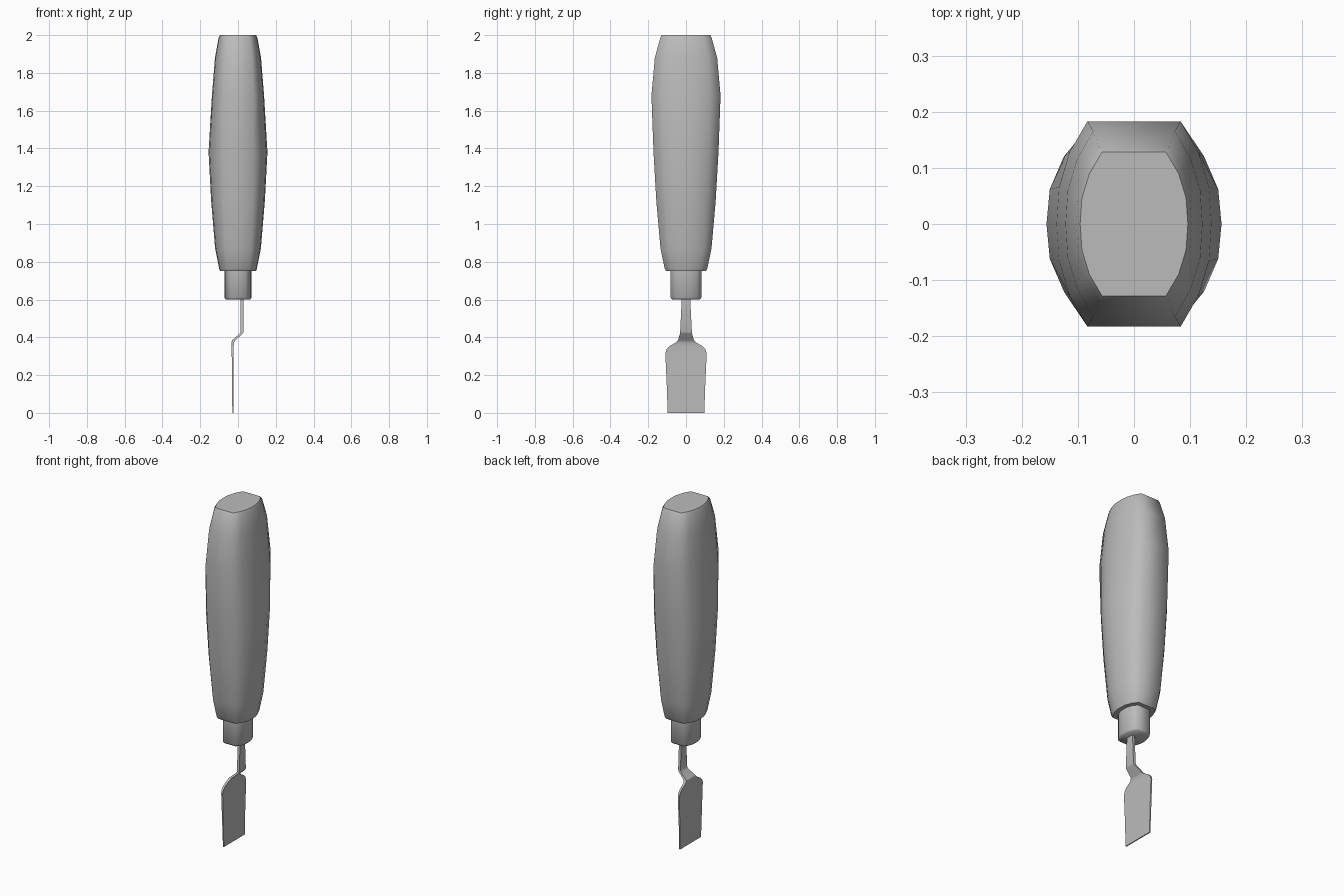
import bpy
import bmesh
import math

cube = bpy.data.objects.get("Cube")
if cube:
    bpy.data.objects.remove(cube, do_unlink=True)

grey = bpy.data.materials.new("plain grey")
grey.use_nodes = True
colour = (0.5, 0.5, 0.5, 1)
grey.diffuse_color = colour
grey.node_tree.nodes["Principled BSDF"].inputs["Base Color"].default_value = colour


def loft(name, rings, angle):
    """Skin a stack of closed rings from bottom to top and cap both ends."""
    bm = bmesh.new()
    loops = [[bm.verts.new(p) for p in ring] for ring in rings]
    n = len(loops[0])
    for low, high in zip(loops, loops[1:]):
        for i in range(n):
            j = (i + 1) % n
            bm.faces.new((low[i], low[j], high[j], high[i]))
    bm.faces.new(loops[0][::-1])
    bm.faces.new(loops[-1])
    bmesh.ops.recalc_face_normals(bm, faces=bm.faces[:])
    mesh = bpy.data.meshes.new(name)
    bm.to_mesh(mesh)
    bm.free()
    mesh.materials.append(grey)
    obj = bpy.data.objects.new(name, mesh)
    bpy.context.collection.objects.link(obj)
    bpy.ops.object.select_all(action='DESELECT')
    obj.select_set(True)
    bpy.context.view_layer.objects.active = obj
    bpy.ops.object.shade_smooth_by_angle(angle=math.radians(angle))
    return obj


def barrel(z, side, corner, depth):
    """Ring with flat front and back and bulging sides."""
    bulge = side - corner
    right = [(corner, -depth), (corner + bulge * 0.58, -depth * 0.7),
             (corner + bulge * 0.92, -depth * 0.36), (side, 0)]
    right += [(x, -y) for x, y in right[-2::-1]]
    left = [(-x, -y) for x, y in right]
    return [(x, y, z) for x, y in right + left]


def strip(z, x, thick, half):
    """Flat rectangular ring for the metal blade."""
    t = thick / 2
    return [(x - t, -half, z), (x + t, -half, z), (x + t, half, z), (x - t, half, z)]


# Handle: height, side half-width, corner half-width, half-depth
handle = [(0.75, 0.095, 0.055, 0.105), (0.765, 0.1, 0.06, 0.113),
          (0.87, 0.121, 0.068, 0.135), (1.12, 0.142, 0.077, 0.157),
          (1.38, 0.156, 0.082, 0.172), (1.68, 0.138, 0.083, 0.183),
          (1.88, 0.122, 0.073, 0.165), (1.985, 0.103, 0.062, 0.136),
          (2.0, 0.096, 0.057, 0.128)]
loft("handle", [barrel(*r) for r in handle], 60)

# Ferrule below the handle
ferrule = [(0.6, 0.064, 0.036, 0.074), (0.61, 0.071, 0.041, 0.081),
           (0.76, 0.071, 0.041, 0.081)]
loft("ferrule", [barrel(*r) for r in ferrule], 60)

# Cranked shank widening into a thin blade: height, x, thickness, half-width
blade = [(0.61, 0.022, 0.015, 0.022), (0.43, 0.022, 0.015, 0.031),
         (0.42, 0.018, 0.016, 0.032), (0.385, -0.022, 0.017, 0.042),
         (0.372, -0.028, 0.014, 0.054), (0.355, -0.029, 0.012, 0.085),
         (0.338, -0.029, 0.011, 0.102), (0.32, -0.029, 0.01, 0.108),
         (0.28, -0.028, 0.009, 0.108), (0.15, -0.028, 0.008, 0.102),
         (0.0, -0.027, 0.006, 0.097)]
loft("blade", [strip(*r) for r in reversed(blade)], 30)
